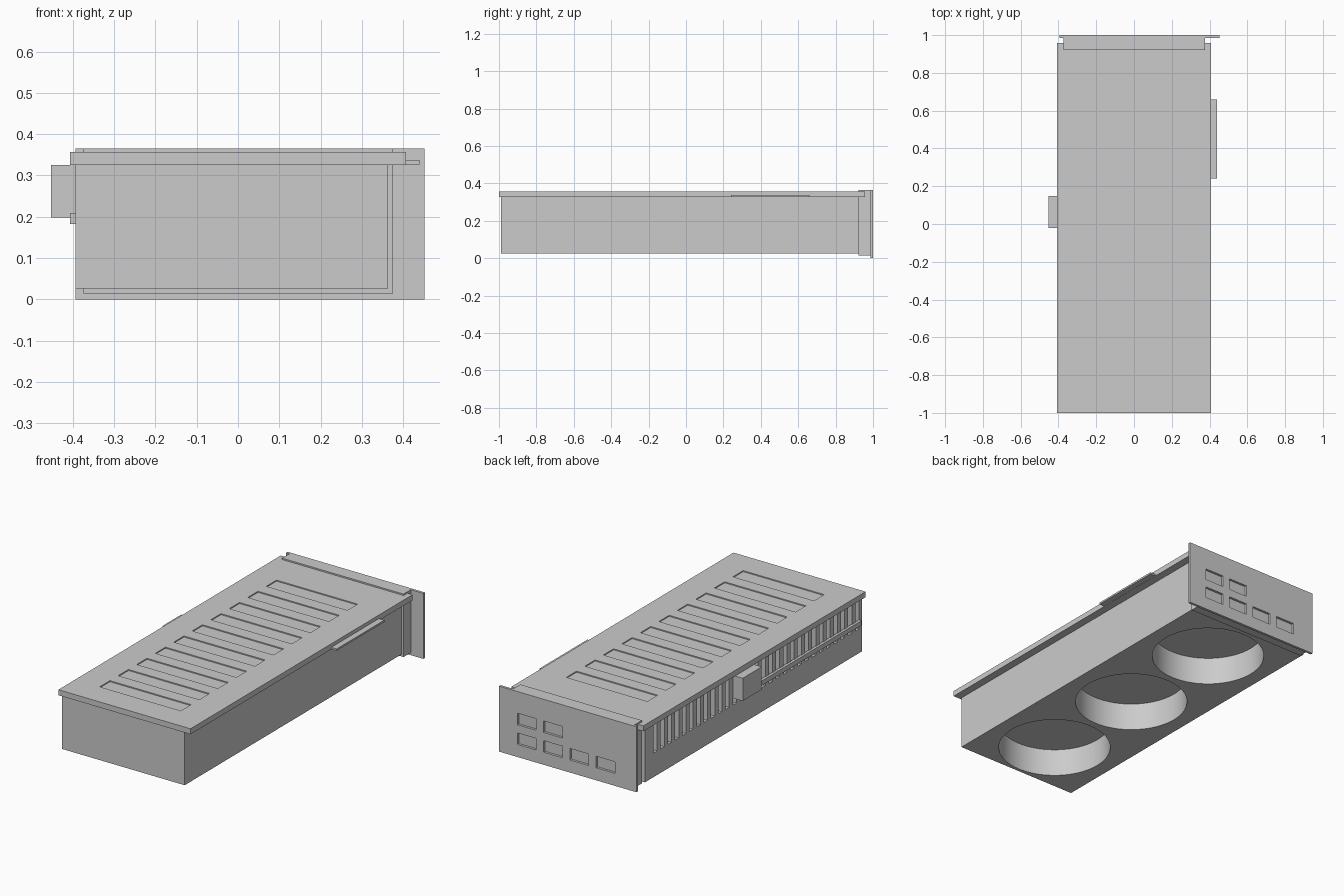
import bpy
import math

if "Cube" in bpy.data.objects:
    bpy.data.objects.remove(bpy.data.objects["Cube"], do_unlink=True)

grey = bpy.data.materials.new("plain grey")
grey.use_nodes = True
colour = (0.6, 0.6, 0.6, 1)
grey.diffuse_color = colour
grey.node_tree.nodes["Principled BSDF"].inputs["Base Color"].default_value = colour


def box(name, x, y, z):
    """Box from its (low, high) extents on each axis."""
    spans = (x, y, z)
    bpy.ops.mesh.primitive_cube_add(size=1, location=[(a + b) / 2 for a, b in spans])
    ob = bpy.context.object
    ob.name = name
    ob.scale = [b - a for a, b in spans]
    bpy.ops.object.transform_apply(location=False, rotation=False, scale=True)
    ob.data.materials.append(grey)
    return ob


def cut(target, cutters):
    """Join the cutters, subtract them from the target and remove them."""
    bpy.ops.object.select_all(action="DESELECT")
    for c in cutters:
        c.select_set(True)
    bpy.context.view_layer.objects.active = cutters[0]
    bpy.ops.object.join()
    tool = bpy.context.object
    mod = target.modifiers.new("openings", "BOOLEAN")
    mod.operation = "DIFFERENCE"
    mod.solver = "EXACT"
    mod.object = tool
    bpy.context.view_layer.objects.active = target
    bpy.ops.object.modifier_apply(modifier=mod.name)
    bpy.data.objects.remove(tool, do_unlink=True)


# Main housing: three round fan wells below, a row of vent slots on the right side
housing = box("housing", (-0.394, 0.363), (-0.988, 0.925), (0.026, 0.327))
wells = []
for y in (-0.675, -0.043, 0.589):
    bpy.ops.mesh.primitive_cylinder_add(vertices=64, radius=0.295, depth=0.31,
                                        location=(-0.017, y, 0.027))
    wells.append(bpy.context.object)
cut(housing, wells)
vents = []
for i in range(29):
    y = -0.945 + i * 0.0635
    vents.append(box("vent", (-0.42, -0.36), (y - 0.016, y + 0.016), (0.16, 0.318)))
cut(housing, vents)
bpy.ops.object.select_all(action="DESELECT")
housing.select_set(True)
bpy.context.view_layer.objects.active = housing
bpy.ops.object.shade_smooth_by_angle(angle=math.radians(30))

# Side rail and power socket
box("side_rail", (-0.407, -0.39), (-0.965, 0.0), (0.183, 0.209))
box("power_socket", (-0.453, -0.39), (-0.02, 0.147), (0.198, 0.325))

# Back plate with a ladder of shallow recesses
plate = box("back_plate", (-0.407, 0.407), (-1.0, 0.957), (0.326, 0.357))
slots = []
for i in range(10):
    y = -0.807 + i * 0.163
    slots.append(box("slot", (-0.256, 0.244), (y - 0.045, y + 0.045), (0.351, 0.40)))
cut(plate, slots)

# Edge connector tab
box("edge_connector", (0.35, 0.44), (0.24, 0.66), (0.327, 0.337))

# End block and mounting bracket with port openings
box("end_block", (-0.374, 0.375), (0.922, 0.987), (0.014, 0.365))
bracket = box("mounting_bracket", (-0.394, 0.452), (0.986, 1.0), (0.0, 0.365))
ports = []
for row, count in ((0.102, 4), (0.212, 2)):
    for i in range(count):
        x = 0.282 - i * 0.162
        ports.append(box("port", (x - 0.058, x + 0.058), (0.9, 1.1),
                         (row - 0.032, row + 0.032)))
cut(bracket, ports)
